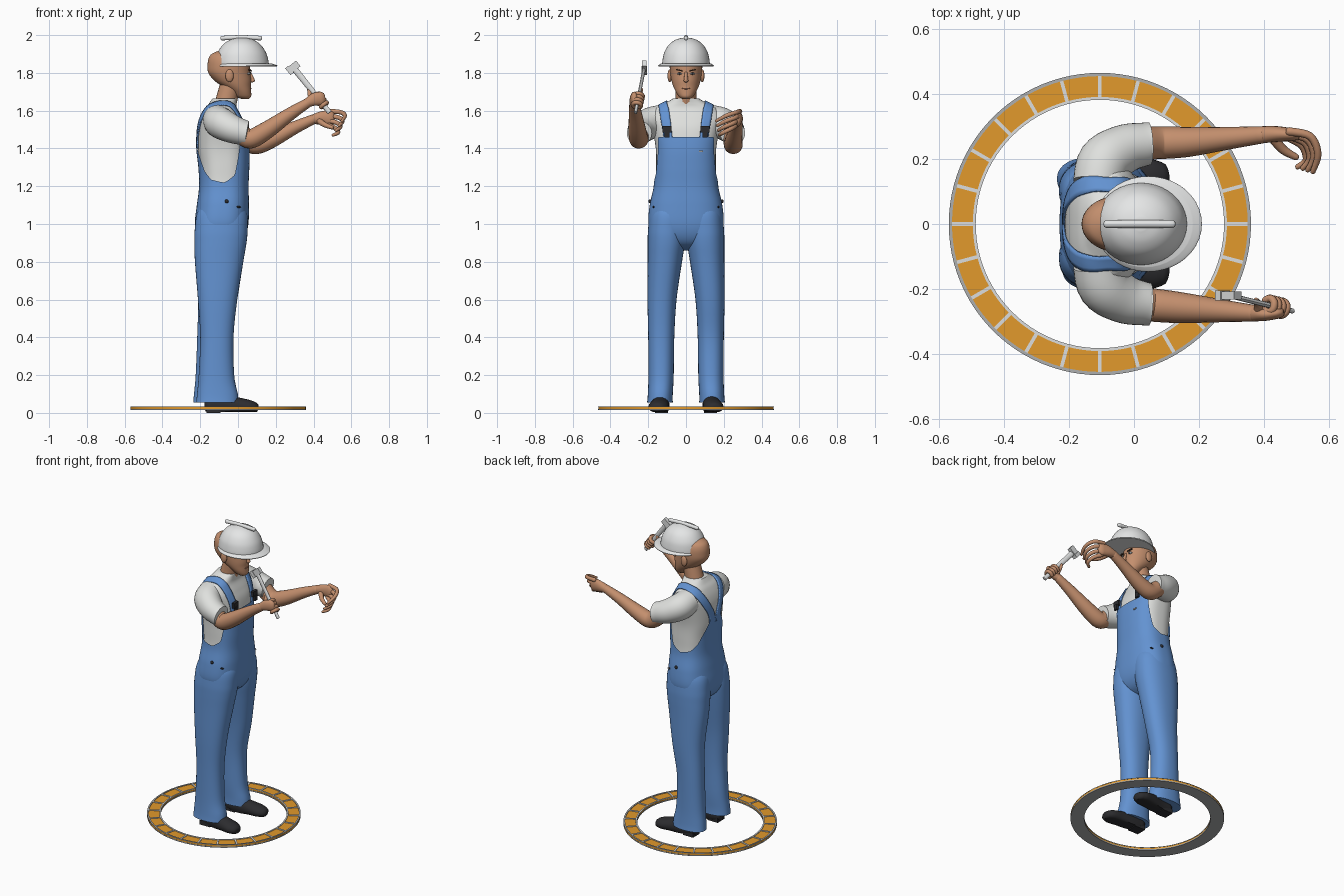
import bpy, bmesh, math
from mathutils import Vector

cube = bpy.data.objects.get("Cube")
if cube:
    bpy.data.objects.remove(cube, do_unlink=True)


def material(name, r, g, b):
    m = bpy.data.materials.new(name)
    m.use_nodes = True
    m.diffuse_color = (r, g, b, 1)
    m.node_tree.nodes["Principled BSDF"].inputs["Base Color"].default_value = (r, g, b, 1)
    return m


SKIN = material("skin", .55, .275, .155)
BLUE = material("denim blue", .125, .29, .64)
SHIRT = material("shirt white", .74, .75, .73)
WHITE = material("helmet white", .78, .79, .79)
BLACK = material("black", .025, .025, .028)
ORANGE = material("orange", .76, .32, .025)
GREY = material("mid grey", .42, .43, .43)
STEEL = material("light grey", .72, .73, .73)
BROWN = material("brow brown", .09, .045, .025)
LIPS = material("lip", .42, .18, .11)


def finish(name, bm, mat, angle=50):
    bmesh.ops.recalc_face_normals(bm, faces=bm.faces)
    me = bpy.data.meshes.new(name)
    bm.to_mesh(me)
    bm.free()
    me.materials.append(mat)
    for p in me.polygons:
        p.use_smooth = True
    me.set_sharp_from_angle(angle=math.radians(angle))
    ob = bpy.data.objects.new(name, me)
    bpy.context.scene.collection.objects.link(ob)
    return ob


def skin(name, rings, mat, caps=True, loop=False):
    """Bridge equal rings of points into a surface."""
    bm = bmesh.new()
    vs = [[bm.verts.new(p) for p in r] for r in rings]
    n = len(vs[0])
    pairs = list(zip(vs, vs[1:])) + ([(vs[-1], vs[0])] if loop else [])
    for a, b in pairs:
        for i in range(n):
            j = (i + 1) % n
            bm.faces.new((a[i], a[j], b[j], b[i]))
    if caps and not loop:
        bm.faces.new(vs[0])
        bm.faces.new(vs[-1])
    return finish(name, bm, mat)


def spline(keys, steps=5):
    """Smooth curve through tuples of any length."""
    out = []
    for i in range(len(keys) - 1):
        q = [keys[max(i - 1, 0)], keys[i], keys[i + 1], keys[min(i + 2, len(keys) - 1)]]
        for s in range(steps):
            t = s / steps
            out.append(tuple(b + .5 * t * (c - a + t * (2 * a - 5 * b + 4 * c - d + t * (3 * (b - c) + d - a)))
                             for a, b, c, d in zip(*q)))
    return out + [tuple(keys[-1])]


def oval(z, cx, rx, cy, ry, n=40, e=1.0):
    def f(v):
        return math.copysign(abs(v) ** e, v)
    return [Vector((cx + rx * f(math.cos(a)), cy + ry * f(math.sin(a)), z))
            for a in (math.tau * i / n for i in range(n))]


def loft(name, keys, mat, **kw):
    return skin(name, [oval(*k, **kw) for k in spline(keys)], mat)


def tube(name, keys, mat, n=20, floor=-1, bulge=1):
    """Rounded limb; keys are x, y, z, half width, optional half height."""
    pts = spline([(*k, k[3]) if len(k) == 4 else k for k in keys])
    c = [Vector(p[:3]) for p in pts]
    rings = []
    for i, p in enumerate(pts):
        t = (c[min(i + 1, len(c) - 1)] - c[max(i - 1, 0)]).normalized()
        side = t.cross(Vector((0, 0, 1))).normalized()
        up = side.cross(t)
        ends = {0: [(-.6, .4), (-.45, .75), (0, 1)], len(c) - 1: [(0, 1), (.45, .75), (.6, .4)]}
        for shift, k in ends.get(i, [(0, 1)]):
            rings.append([c[i] + t * shift * bulge * p[4] + k * (side * p[3] * math.cos(a) + up * p[4] * math.sin(a))
                          for a in (math.tau * j / n for j in range(n))])
    for r in rings:
        for v in r:
            v.z = max(v.z, floor)
    return skin(name, rings, mat)


def box(name, loc, size, mat, axis=(0, 0, 1)):
    bm = bmesh.new()
    bmesh.ops.create_cube(bm, size=1)
    for v in bm.verts:
        v.co = Vector(a * b for a, b in zip(v.co, size))
    ob = finish(name, bm, mat, 30)
    ob.location = loc
    if axis != (0, 0, 1):
        ob.rotation_euler = Vector(axis).to_track_quat('Z', 'Y').to_euler()
    return ob


def ball(name, loc, size, mat):
    bm = bmesh.new()
    bmesh.ops.create_uvsphere(bm, u_segments=20, v_segments=12, radius=1)
    for v in bm.verts:
        v.co = Vector(a * b for a, b in zip(v.co, size)) + Vector(loc)
    return finish(name, bm, mat, 80)


# Tiled floor ring
def annulus(name, r0, r1, z0, z1, mat):
    rings = [oval(z, -.105, r, 0, r, 96) for r, z in ((r0, z0), (r1, z0), (r1, z1), (r0, z1))]
    return skin(name, rings, mat, loop=True)


annulus("ring_base", .382, .465, .014, .021, GREY)
annulus("ring_tiles", .384, .464, .021, .03, ORANGE)
annulus("ring_inner_rim", .382, .391, .03, .034, STEEL)
annulus("ring_outer_rim", .455, .465, .03, .034, GREY)
for i in range(24):
    a = math.tau * i / 24
    d = box("ring_divider", (-.105 + .424 * math.cos(a), .424 * math.sin(a), .028), (.068, .011, .012), STEEL)
    d.rotation_euler.z = a

# Torso in a shirt
body = spline([(.86, -.09, .015, 0, .03), (.885, -.09, .08, 0, .1), (.93, -.09, .117, 0, .165),
               (1.0, -.087, .133, 0, .19), (1.1, -.08, .129, 0, .183), (1.2, -.075, .122, 0, .162),
               (1.3, -.075, .126, 0, .158), (1.4, -.08, .132, 0, .16), (1.5, -.085, .125, 0, .178),
               (1.56, -.09, .108, 0, .195), (1.61, -.09, .085, 0, .165), (1.64, -.08, .072, 0, .11),
               (1.665, -.07, .065, 0, .067)], 8)
shirt = skin("shirt", [oval(*k, n=96, e=.78) for k in body[28:]], SHIRT)

# Overalls: a shell around the torso, cut low under the arms
edge = [(0, 1.46), (52, 1.46), (60, 1.37), (70, 1.26), (90, 1.22), (115, 1.235), (135, 1.28), (152, 1.36),
        (168, 1.43), (180, 1.44)]


def lerp(table, x):
    for a, b in zip(table, table[1:]):
        if x <= b[0]:
            t = (x - a[0]) / (b[0] - a[0])
            return [p + (q - p) * t for p, q in zip(a, b)]
    return table[-1]


rows, cols = 50, 120
shell = []
for r in range(rows + 1):
    ring = []
    for i in range(cols):
        top = lerp(edge, abs((i * 360 / cols + 180) % 360 - 180))[1]
        z, cx, rx, cy, ry = lerp(body, .86 + (top - .86) * r / rows)
        ring.append(oval(z, cx, rx + .009, cy, ry + .009, cols, .78)[i])
    shell.append(ring)
skin("overalls_body", shell, BLUE, caps=False)
box("bib_label", (.061, .08, 1.385), (.006, .022, .007), WHITE)

for s, side in ((1, "left"), (-1, "right")):
    dx = -.008 * s
    # Trouser leg, shoe and heel
    loft(side + "_trouser_leg", [(.055, -.117 + dx, .112, s * .138, .068), (.1, -.117 + dx, .108, s * .136, .066),
         (.2, -.122 + dx, .094, s * .132, .067), (.4, -.12 + dx, .088, s * .131, .069),
         (.6, -.108, .104, s * .127, .077), (.8, -.1, .128, s * .112, .091),
         (.9, -.093, .138, s * .104, .099), (.97, -.089, .14, s * .1, .101),
         (1.06, -.084, .132, s * .09, .1), (1.13, -.08, .09, s * .08, .08)], BLUE, e=.88)
    tube(side + "_shoe", [(-.15, s * .128, .04, .038, .045), (-.08, s * .13, .04, .043, .06),
         (0, s * .14, .037, .05, .045), (.06, s * .147, .032, .052, .036), (.09, s * .152, .028, .04, .028)],
         BLACK, floor=.006)
    box(side + "_heel", (-.13, s * .13, .014), (.075, .07, .028), BLACK)

    # Strap laid over the shoulder
    path = spline([(.05, .1, 1.45), (.035, .108, 1.53), (0, .115, 1.59), (-.07, .12, 1.64), (-.14, .11, 1.6),
                   (-.19, .075, 1.53), (-.22, .04, 1.46), (-.22, .028, 1.4)], 6)
    bm = bmesh.new()
    line = [[bm.verts.new((x, s * y + w * .0135, z)) for w in (-2, -1, 0, 1, 2)] for x, y, z in path]
    for a, b in zip(line, line[1:]):
        for i in range(4):
            bm.faces.new((a[i], a[i + 1], b[i + 1], b[i]))
    strap = finish(side + "_strap", bm, BLUE)
    wrap = strap.modifiers.new("wrap", 'SHRINKWRAP')
    wrap.target, wrap.wrap_mode, wrap.offset = shirt, 'ABOVE_SURFACE', .009
    strap.modifiers.new("thickness", 'SOLIDIFY').thickness = .008
    box(side + "_buckle", (.05, s * .101, 1.502), (.018, .046, .034), BLACK)
    box(side + "_buckle_clip", (.058, s * .1, 1.474), (.014, .026, .034), BLACK)
    ball(side + "_hip_button", (-.06, s * .19, 1.12), (.01, .009, .01), BLACK)
    ball(side + "_hip_slot", (.0, s * .172, 1.09), (.016, .006, .005), BLACK)

    # Short sleeve with a flat open end
    tube(side + "_sleeve", [(-.11, s * .12, 1.555, .078), (-.09, s * .19, 1.533, .083),
         (-.03, s * .231, 1.503, .075), (.03, s * .245, 1.484, .067), (.048, s * .247, 1.48, .066)],
         SHIRT, 32, bulge=.05)
    # Ear, eye, eyebrow
    ball(side + "_ear", (-.045, s * .086, 1.785), (.022, .012, .034), SKIN)
    ball(side + "_eye", (.057, s * .034, 1.796), (.011, .013, .006), WHITE)
    ball(side + "_pupil", (.063, s * .034, 1.797), (.006, .007, .006), BLACK)
    box(side + "_eyebrow", (.064, s * .036, 1.814), (.009, .006, .034), BROWN, (-.3, s, .22))

# Forearms
tube("right_forearm", [(.02, -.245, 1.475, .05), (.065, -.25, 1.45, .051), (.15, -.258, 1.495, .047),
     (.28, -.268, 1.585, .034), (.375, -.275, 1.645, .025)], SKIN)
tube("left_forearm", [(.02, .248, 1.465, .05), (.085, .25, 1.42, .05), (.17, .253, 1.445, .046),
     (.3, .265, 1.51, .034), (.4, .275, 1.555, .026)], SKIN)

# Left hand, open and curling inwards
tube("left_palm", [(.4, .275, 1.555, .026), (.44, .277, 1.56, .024, .036), (.485, .275, 1.56, .02, .044)], SKIN)
for i in range(4):
    tube("left_finger", [(.475, .285 - .006 * i, 1.597 - .024 * i, .013),
         (.542 - .008 * i, .27 - .01 * i, 1.592 - .029 * i, .012),
         (.566 - .012 * i, .215 - .006 * i, 1.574 - .03 * i, .011),
         (.55 - .016 * i, .16 + .005 * i, 1.545 - .025 * i, .008)], SKIN, 12)
tube("left_thumb", [(.43, .262, 1.545, .016), (.46, .228, 1.525, .014), (.5, .205, 1.51, .01)], SKIN, 12)

# Hammer with a flat handle
low, high = Vector((.485, -.267, 1.59)), Vector((.3, -.222, 1.82))
axis = (high - low).normalized()
tube("hammer_handle", [(*low, .008, .013), (*low.lerp(high, .5), .008, .015), (*high, .008, .017)], STEEL, 12,
     bulge=.1)
cross = Vector((axis.z, 0, -axis.x)).normalized()
head = high + axis * .012
box("hammer_head", head, (.024, .038, .068), STEEL, cross)
box("hammer_face", head - cross * .026, (.03, .046, .022), STEEL, cross)

# Right hand gripping the handle
tube("right_palm", [(.37, -.275, 1.643, .025), (.405, -.278, 1.66, .02, .034), (.44, -.274, 1.665, .018, .036)], SKIN)
depth = axis.cross(cross)
for i in range(4):
    c = low.lerp(high, .17 + .07 * i)
    arc = [c + .022 * (cross * math.cos(a) + depth * math.sin(a)) for a in (-2.6, -1.6, -.6, .4, 1.4, 2.4)]
    tube("right_finger", [(*p, .0115) for p in arc], SKIN, 10)
tube("right_thumb", [(.385, -.265, 1.665, .015), (.38, -.245, 1.69, .012), (.375, -.235, 1.715, .009)], SKIN, 12)

# Neck, head and face
tube("neck", [(-.07, 0, 1.62, .058), (-.055, 0, 1.68, .056), (-.04, 0, 1.73, .056)], SKIN)
loft("head", [(1.662, .038, .018, 0, .02), (1.675, .027, .042, 0, .038), (1.7, .015, .055, 0, .054),
     (1.73, -.008, .077, 0, .068), (1.76, -.028, .098, 0, .077), (1.8, -.046, .111, 0, .084),
     (1.84, -.049, .112, 0, .086), (1.875, -.053, .103, 0, .08), (1.9, -.055, .085, 0, .065),
     (1.918, -.055, .045, 0, .035)], SKIN)
tube("nose", [(.062, 0, 1.8, .008), (.073, 0, 1.775, .01), (.077, 0, 1.758, .013)], SKIN, 12)
ball("mouth", (.065, 0, 1.717), (.007, .022, .005), LIPS)

# Hard hat
loft("helmet_dome", [(1.838, .022, .142, 0, .127), (1.87, .021, .139, 0, .124), (1.91, .02, .127, 0, .114),
     (1.95, .02, .099, 0, .09), (1.975, .02, .062, 0, .056), (1.986, .02, .02, 0, .02)], WHITE)
loft("helmet_brim", [(1.834, .043, .164, 0, .146), (1.84, .043, .164, 0, .146), (1.85, .033, .146, 0, .132)], WHITE)
tube("helmet_ridge", [(-.086, 0, 1.984, .012), (.02, 0, 1.988, .012), (.12, 0, 1.984, .012)], WHITE, 16)
